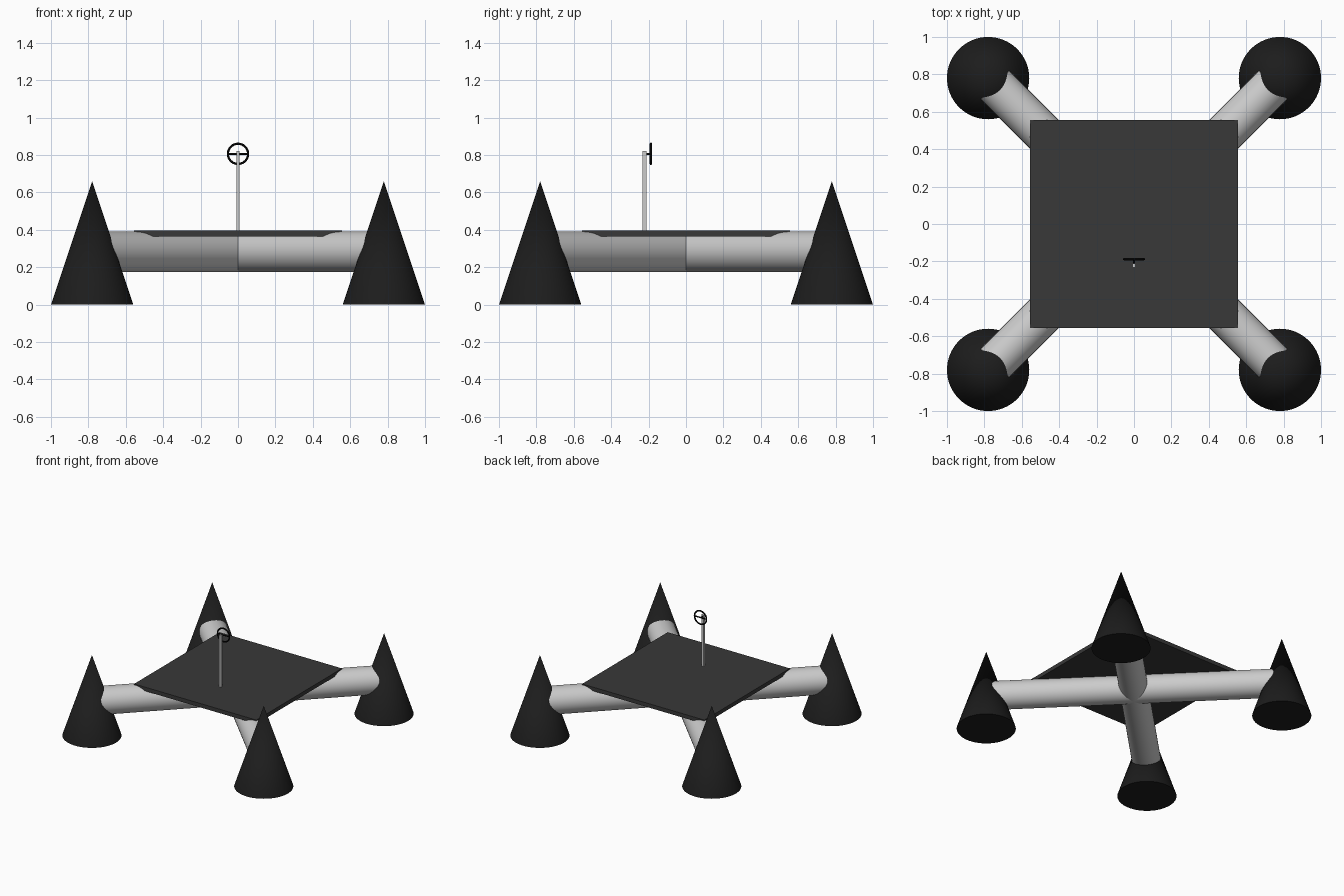
import bpy
from math import pi
from mathutils import Vector

if "Cube" in bpy.data.objects:
    bpy.data.objects.remove(bpy.data.objects["Cube"])


def material(name, value):
    m = bpy.data.materials.new(name)
    m.diffuse_color = (value, value, value, 1)
    m.use_nodes = True
    m.node_tree.nodes["Principled BSDF"].inputs["Base Color"].default_value = m.diffuse_color
    return m


black = material("black", 0.012)
charcoal = material("charcoal", 0.04)
rubber = material("wheel_black", 0.002)


def finish(name, mat=None, smooth=True):
    ob = bpy.context.object
    ob.name = name
    if mat:
        ob.data.materials.append(mat)
    if smooth:
        bpy.ops.object.shade_smooth_by_angle(angle=pi / 6)
    return ob


def box(name, size, centre, mat=None):
    bpy.ops.mesh.primitive_cube_add(size=1, location=centre)
    bpy.context.object.scale = size
    bpy.ops.object.transform_apply(location=False, rotation=False, scale=True)
    return finish(name, mat, smooth=False)


def rod(name, a, b, radius, mat=None, sides=64):
    a, b = Vector(a), Vector(b)
    d = b - a
    bpy.ops.mesh.primitive_cylinder_add(
        vertices=sides, radius=radius, depth=d.length, location=(a + b) / 2,
        rotation=d.to_track_quat('Z', 'Y').to_euler())
    return finish(name, mat)


# Cone feet at the four corners
C = 0.78
for sx, lr in ((-1, "left"), (1, "right")):
    for sy, fb in ((-1, "front"), (1, "back")):
        bpy.ops.mesh.primitive_cone_add(
            vertices=64, radius1=0.22, radius2=0, depth=0.66,
            location=(sx * C, sy * C, 0.33))
        finish(f"{fb}_{lr}_cone", black)

# Crossed round beams
for s, name in ((1, "beam_a"), (-1, "beam_b")):
    rod(name, (-C, -C * s, 0.282), (C, C * s, 0.282), 0.108)

# Deck plate
box("deck", (1.11, 1.11, 0.032), (0, 0, 0.381), charcoal)

# Steering column
Y, Z = -0.188, 0.806
box("steering_column", (0.018, 0.02, 0.43), (0, -0.222, 0.605))

# Steering wheel: rim, cross spoke and hub
bpy.ops.mesh.primitive_torus_add(
    major_segments=48, minor_segments=12, major_radius=0.054,
    minor_radius=0.006, location=(0, Y, Z), rotation=(pi / 2, 0, 0))
finish("wheel_rim", rubber)
rod("wheel_spoke", (-0.054, Y, Z), (0.054, Y, Z), 0.005, rubber, 16)
rod("wheel_hub", (0, -0.222, Z), (0, Y, Z), 0.005, rubber, 16)
